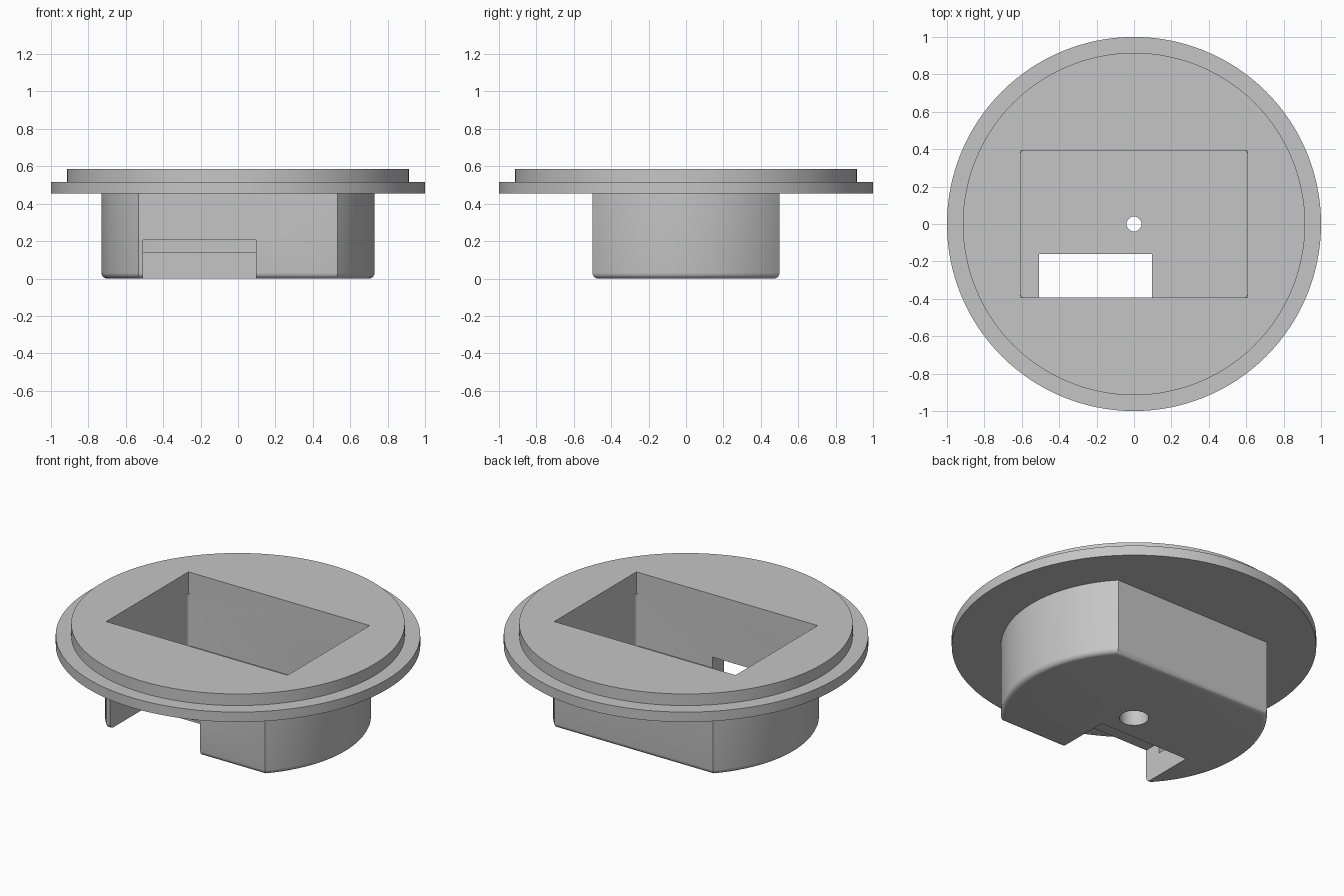
import bpy, bmesh, math

cube = bpy.data.objects.get("Cube")
if cube:
    bpy.data.objects.remove(cube, do_unlink=True)

# Single grey plastic
grey = bpy.data.materials.new("light_grey")
grey.use_nodes = True
colour = (0.56, 0.56, 0.56, 1)
grey.diffuse_color = colour
grey.node_tree.nodes["Principled BSDF"].inputs["Base Color"].default_value = colour


def prism(name, outline, z0, z1, bottom_radius=0):
    """Extrude a closed outline from z0 to z1, optionally rounding its bottom edge."""
    bm = bmesh.new()
    base = bm.faces.new([bm.verts.new((x, y, z0)) for x, y in outline])
    top = bmesh.ops.extrude_face_region(bm, geom=[base], use_keep_orig=True)["geom"]
    bmesh.ops.translate(bm, vec=(0, 0, z1 - z0),
                        verts=[v for v in top if isinstance(v, bmesh.types.BMVert)])
    if bottom_radius:
        rim = [e for e in bm.edges if all(abs(v.co.z - z0) < 1e-5 for v in e.verts)]
        bmesh.ops.bevel(bm, geom=rim, offset=bottom_radius, segments=5,
                        profile=0.5, affect='EDGES')
    bmesh.ops.recalc_face_normals(bm, faces=bm.faces)
    mesh = bpy.data.meshes.new(name)
    bm.to_mesh(mesh)
    bm.free()
    mesh.materials.append(grey)
    obj = bpy.data.objects.new(name, mesh)
    bpy.context.collection.objects.link(obj)
    return obj


def arc(radius, start, end, steps):
    return [(radius * math.cos(start + (end - start) * i / steps),
             radius * math.sin(start + (end - start) * i / steps))
            for i in range(steps + 1)]


def circle(radius, steps):
    return arc(radius, 0, math.tau, steps)[:-1]


def rectangle(x0, x1, y0, y1):
    return [(x0, y0), (x1, y0), (x1, y1), (x0, y1)]


def rounded_rectangle(hx, hy, r):
    points = []
    for i, (sx, sy) in enumerate([(1, 1), (-1, 1), (-1, -1), (1, -1)]):
        start = i * math.pi / 2
        points += [(sx * (hx - r) + x, sy * (hy - r) + y)
                   for x, y in arc(r, start, start + math.pi / 2, 4)]
    return points


def combine(target, tool, operation):
    mod = target.modifiers.new(tool.name, 'BOOLEAN')
    mod.operation, mod.solver, mod.object = operation, 'EXACT', tool
    bpy.context.view_layer.objects.active = target
    bpy.ops.object.modifier_apply(modifier=mod.name)
    bpy.data.objects.remove(tool, do_unlink=True)


FLANGE_Z, STEP_Z, TOP_Z, FLOOR_Z = 0.455, 0.515, 0.585, 0.14

# Lower housing: a disc with flat front and back
half = math.asin(0.5 / 0.73)
outline = arc(0.73, -half, half, 40) + arc(0.73, math.pi - half, math.pi + half, 40)
housing = prism("housing", outline, 0, 0.49, bottom_radius=0.03)

# Flange and raised lip
combine(housing, prism("flange", circle(1, 128), FLANGE_Z, STEP_Z), 'UNION')
combine(housing, prism("lip", circle(0.915, 128), 0.48, TOP_Z), 'UNION')

# Pocket: sharp corners through the flange, slightly rounded below
cutters = [
    prism("upper_pocket", rectangle(-0.607, 0.607, -0.393, 0.393), FLANGE_Z, 0.7),
    prism("lower_pocket", rounded_rectangle(0.607, 0.393, 0.02), FLOOR_Z, 0.47),
    # Front opening through wall and floor
    prism("front_notch", rectangle(-0.507, 0.097, -0.7, -0.16), -0.1, 0.205),
    # Centre hole with wider recess underneath
    prism("centre_hole", circle(0.04, 24), -0.1, 0.3),
    prism("hole_recess", circle(0.08, 24), -0.1, 0.1),
]
for cutter in cutters:
    combine(housing, cutter, 'DIFFERENCE')

# Smooth curved walls, keep hard edges
bpy.ops.object.select_all(action='DESELECT')
housing.select_set(True)
bpy.context.view_layer.objects.active = housing
bpy.ops.object.shade_smooth_by_angle(angle=math.radians(30))
